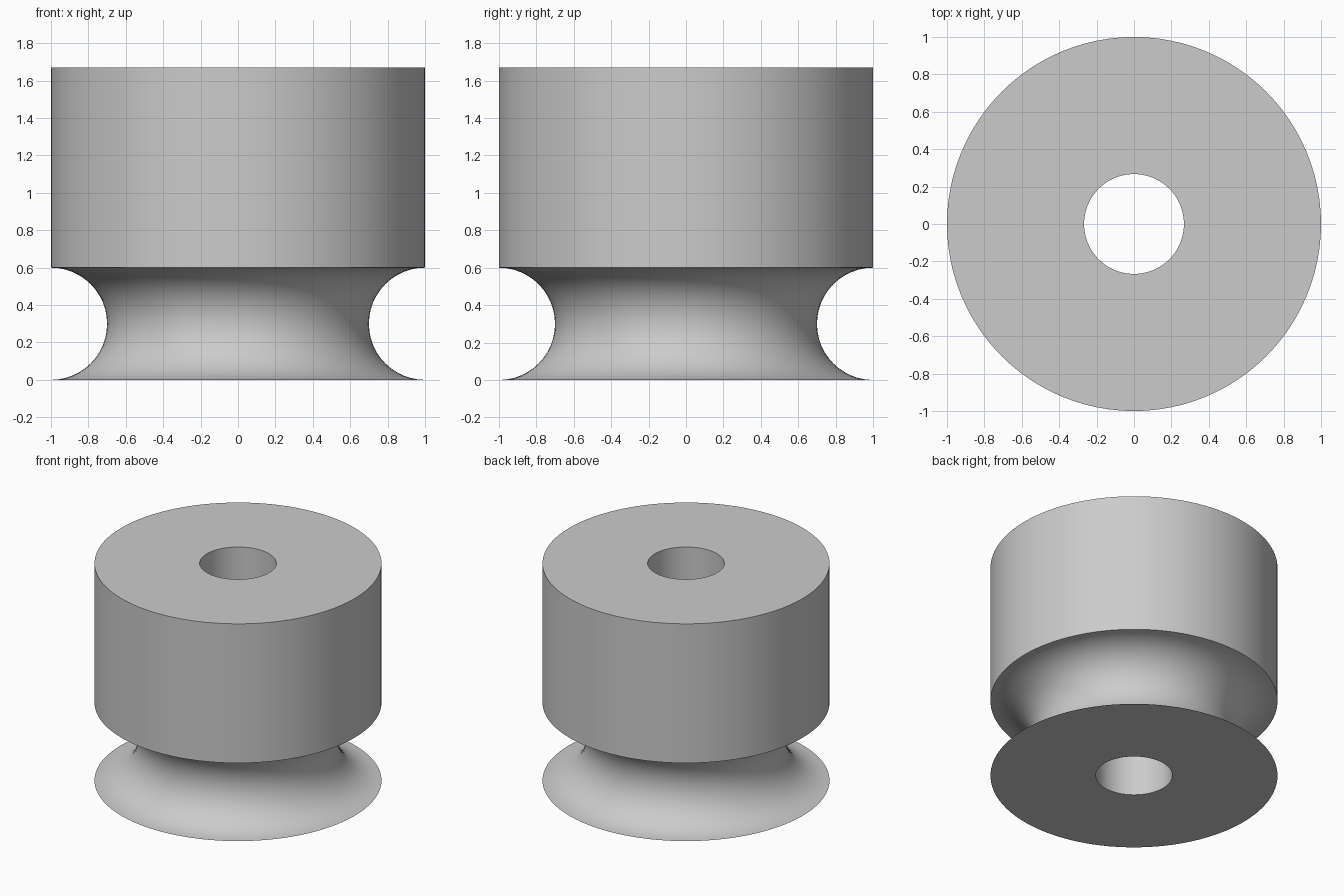
import bpy, bmesh, math

cube = bpy.data.objects.get("Cube")
if cube:
    bpy.data.objects.remove(cube, do_unlink=True)

RADIUS, BORE, HEIGHT, GROOVE = 1.0, 0.267, 1.67, 0.3
SEGMENTS, ARC_STEPS = 96, 24

# Plain grey material
grey = bpy.data.materials.new("plain_grey")
grey.use_nodes = True
colour = (0.6, 0.6, 0.6, 1)
grey.diffuse_color = colour
grey.node_tree.nodes["Principled BSDF"].inputs["Base Color"].default_value = colour

# Half cross-section: bore, base, half-round groove, drum wall, top
profile = [(BORE, HEIGHT), (BORE, 0)]
for i in range(ARC_STEPS + 1):
    a = math.pi * i / ARC_STEPS
    profile.append((RADIUS - GROOVE * math.sin(a), GROOVE * (1 - math.cos(a))))
profile.append((RADIUS, HEIGHT))

# Revolve the closed section about the z axis
bm = bmesh.new()
rings = []
for s in range(SEGMENTS):
    t = 2 * math.pi * s / SEGMENTS
    rings.append([bm.verts.new((r * math.cos(t), r * math.sin(t), z)) for r, z in profile])
for s, ring in enumerate(rings):
    following = rings[(s + 1) % SEGMENTS]
    for i in range(len(profile)):
        j = (i + 1) % len(profile)
        bm.faces.new((ring[i], following[i], following[j], ring[j]))
bmesh.ops.recalc_face_normals(bm, faces=bm.faces)

mesh = bpy.data.meshes.new("grooved_roller")
bm.to_mesh(mesh)
bm.free()
mesh.materials.append(grey)
roller = bpy.data.objects.new("grooved_roller", mesh)
bpy.context.collection.objects.link(roller)

# Smooth round walls with crisp rims
bpy.ops.object.select_all(action="DESELECT")
roller.select_set(True)
bpy.context.view_layer.objects.active = roller
bpy.ops.object.shade_smooth_by_angle(angle=math.radians(30))
